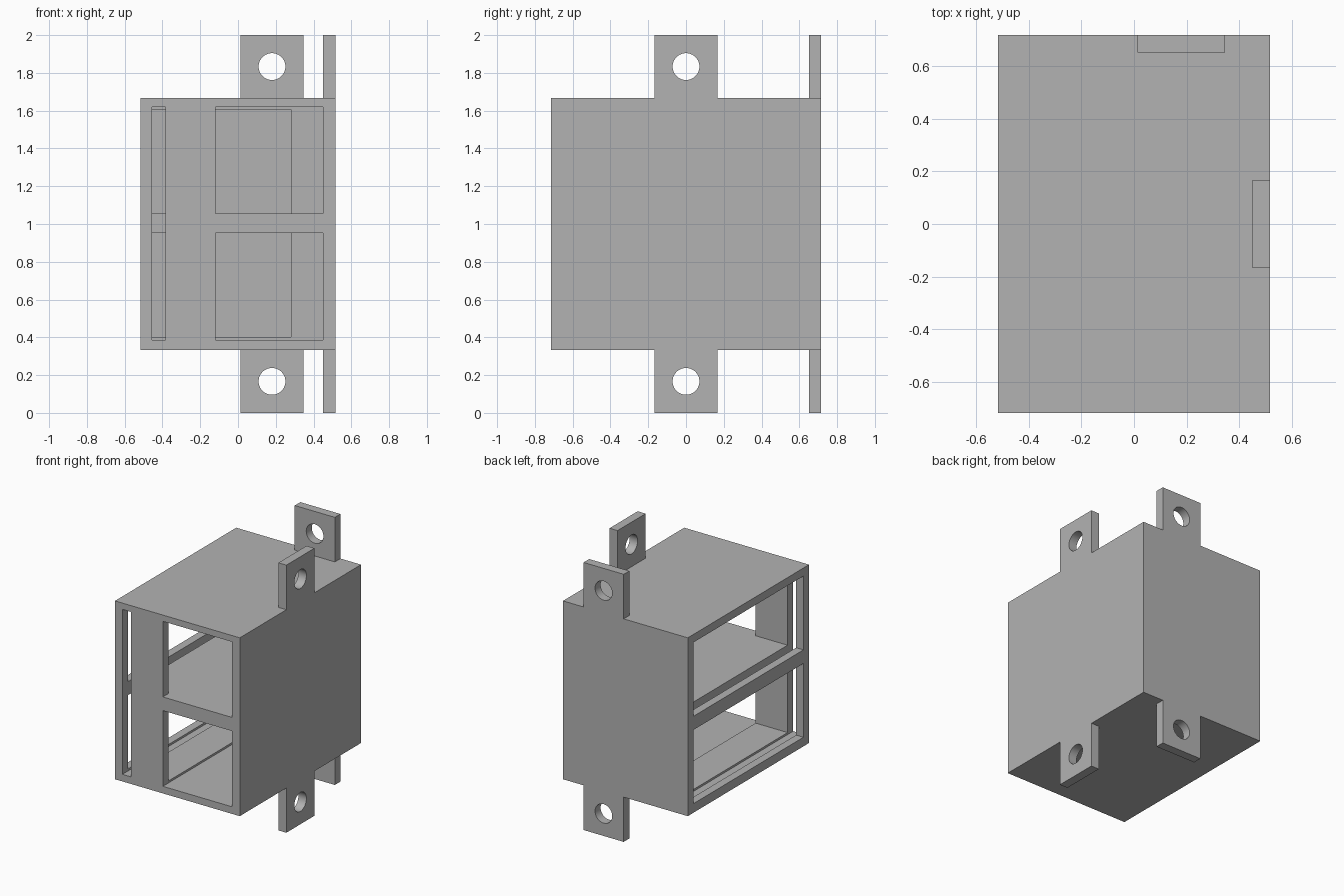
import bpy
import bmesh
from mathutils import Matrix, Vector

old = bpy.data.objects.get("Cube")
if old:
    bpy.data.objects.remove(old, do_unlink=True)

grey = bpy.data.materials.new("plain grey")
grey.use_nodes = True
grey.diffuse_color = (0.45, 0.45, 0.45, 1)
grey.node_tree.nodes["Principled BSDF"].inputs["Base Color"].default_value = (0.45, 0.45, 0.45, 1)


def finish(name, bm):
    mesh = bpy.data.meshes.new(name)
    bm.to_mesh(mesh)
    bm.free()
    mesh.materials.append(grey)
    obj = bpy.data.objects.new(name, mesh)
    bpy.context.collection.objects.link(obj)
    return obj


def box(name, x, y, z):
    """Box from three (low, high) ranges."""
    low, high = (Vector(c) for c in zip(x, y, z))
    bm = bmesh.new()
    bmesh.ops.create_cube(bm, size=1, matrix=Matrix.Translation((low + high) / 2)
                          @ Matrix.Diagonal((*(high - low), 1)))
    return finish(name, bm)


def drill(name, centre, axis):
    """Round cutter along an axis."""
    bm = bmesh.new()
    turn = Vector((0, 0, 1)).rotation_difference(Vector(axis)).to_matrix().to_4x4()
    bmesh.ops.create_cone(bm, cap_ends=True, segments=40, radius1=HOLE, radius2=HOLE,
                          depth=0.4, matrix=Matrix.Translation(centre) @ turn)
    return finish(name, bm)


def cut(target, cutter):
    """Subtract the cutter, bake the result and remove the cutter."""
    mod = target.modifiers.new("cut", "BOOLEAN")
    mod.operation = "DIFFERENCE"
    mod.solver = "EXACT"
    mod.object = cutter
    graph = bpy.context.evaluated_depsgraph_get()
    baked = bpy.data.meshes.new_from_object(target.evaluated_get(graph))
    target.modifiers.clear()
    target.data = baked
    bpy.data.objects.remove(cutter, do_unlink=True)


# Main dimensions
W, D = 0.516, 0.716
BOTTOM, TOP = 0.334, 1.667
WALL = 0.066
HOLE = 0.071
OUT = 0.1

# Housing with two side compartments, each with a front window
housing = box("housing", (-W, W), (-D, D), (BOTTOM, TOP))
lower, upper = (0.387, 0.953), (1.055, 1.62)
for opening, cell in ((lower, (0.402, 0.953)), (upper, (1.055, 1.607))):
    cut(housing, box("compartment_cutter", (-W - OUT, 0.28), (WALL - D, D - WALL), cell))
    cut(housing, box("window_cutter", (-0.12, W - WALL), (-D - OUT, 0.6), opening))

# Slot for a sliding panel, open at the front
cut(housing, box("slot_cutter", (-0.455, -0.385), (-D - OUT, 0.6), (0.387, 1.62)))

# Mounting tabs above and below, on the back and on the left wall
TAB = 0.166
for level, z in (("lower", (0, BOTTOM)), ("upper", (TOP, 2))):
    mid = sum(z) / 2
    back = box(level + "_back_tab", (0.18 - TAB, 0.18 + TAB), (D - WALL, D), z)
    cut(back, drill("drill", (0.18, D, mid), (0, 1, 0)))
    side = box(level + "_side_tab", (W - WALL, W), (-TAB, TAB), z)
    cut(side, drill("drill", (W, 0, mid), (1, 0, 0)))
    for tab in (back, side):
        bpy.ops.object.select_all(action="DESELECT")
        tab.select_set(True)
        bpy.context.view_layer.objects.active = tab
        bpy.ops.object.shade_smooth_by_angle()
